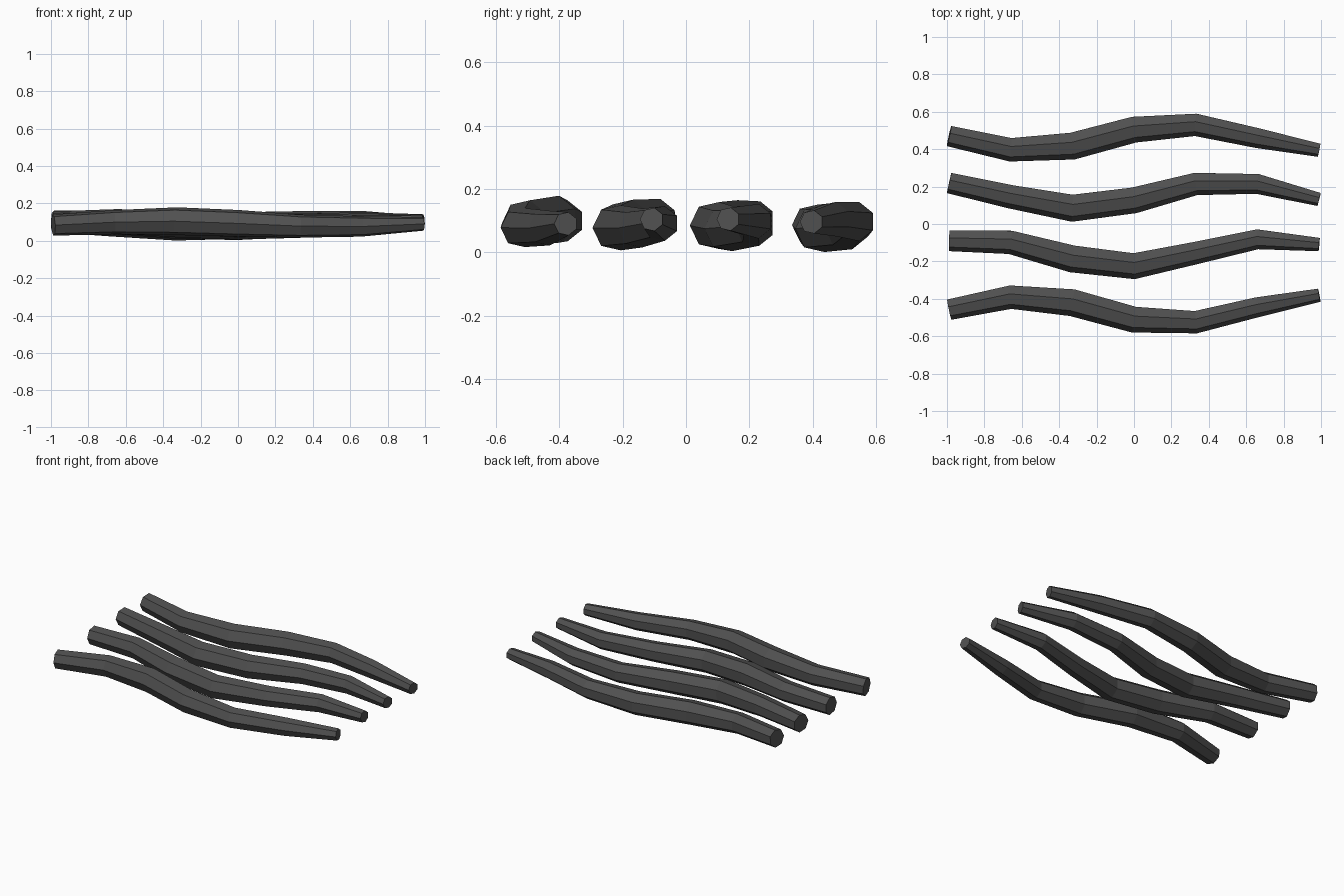
import bpy, bmesh, math
from mathutils import Vector

if "Cube" in bpy.data.objects:
    bpy.data.objects.remove(bpy.data.objects["Cube"])

SIDES = 7
X = [-0.988, -0.66, -0.33, 0.0, 0.33, 0.66, 0.99]
RADII = [0.058, 0.066, 0.076, 0.073, 0.063, 0.056, 0.0375]

# sideways path of each strand, and where its vertical ripple peaks
STRANDS = [
    ([-0.455, -0.388, -0.417, -0.508, -0.522, -0.442, -0.379], -0.40),
    ([-0.087, -0.095, -0.183, -0.222, -0.152, -0.079, -0.108], -0.75),
    ([0.222, 0.149, 0.088, 0.130, 0.217, 0.217, 0.133], 0.95),
    ([0.473, 0.400, 0.420, 0.508, 0.533, 0.462, 0.396], 0.65),
]

mat = bpy.data.materials.new("charcoal_grey")
mat.diffuse_color = (0.08, 0.08, 0.08, 1)
mat.use_nodes = True
mat.node_tree.nodes["Principled BSDF"].inputs["Base Color"].default_value = mat.diffuse_color


def strand(name, ys, peak):
    """Tapered seven-sided tube swept along a wavy path."""
    path = [Vector((x, y, 0.09 + 0.015 * math.cos(3.4 * (x - peak))))
            for x, y in zip(X, ys)]
    bm = bmesh.new()
    rings = []
    for i, (p, r) in enumerate(zip(path, RADII)):
        tangent = (path[min(i + 1, 6)] - path[max(i - 1, 0)]).normalized()
        side = Vector((0, 0, 1)).cross(tangent).normalized()
        up = tangent.cross(side)
        ring = []
        for k in range(SIDES):
            a = math.pi + k * math.tau / SIDES
            ring.append(bm.verts.new(p + r * (side * math.cos(a) + up * math.sin(a))))
        rings.append(ring)
    # side faces
    for a, b in zip(rings, rings[1:]):
        for k in range(SIDES):
            n = (k + 1) % SIDES
            bm.faces.new((a[k], a[n], b[n], b[k]))
    # flat end caps
    bm.faces.new(rings[0])
    bm.faces.new(rings[-1])
    bmesh.ops.recalc_face_normals(bm, faces=bm.faces)
    me = bpy.data.meshes.new(name)
    bm.to_mesh(me)
    bm.free()
    me.materials.append(mat)
    bpy.context.collection.objects.link(bpy.data.objects.new(name, me))


for i, (ys, peak) in enumerate(STRANDS):
    strand(f"wavy_strand_{i + 1}", ys, peak)
